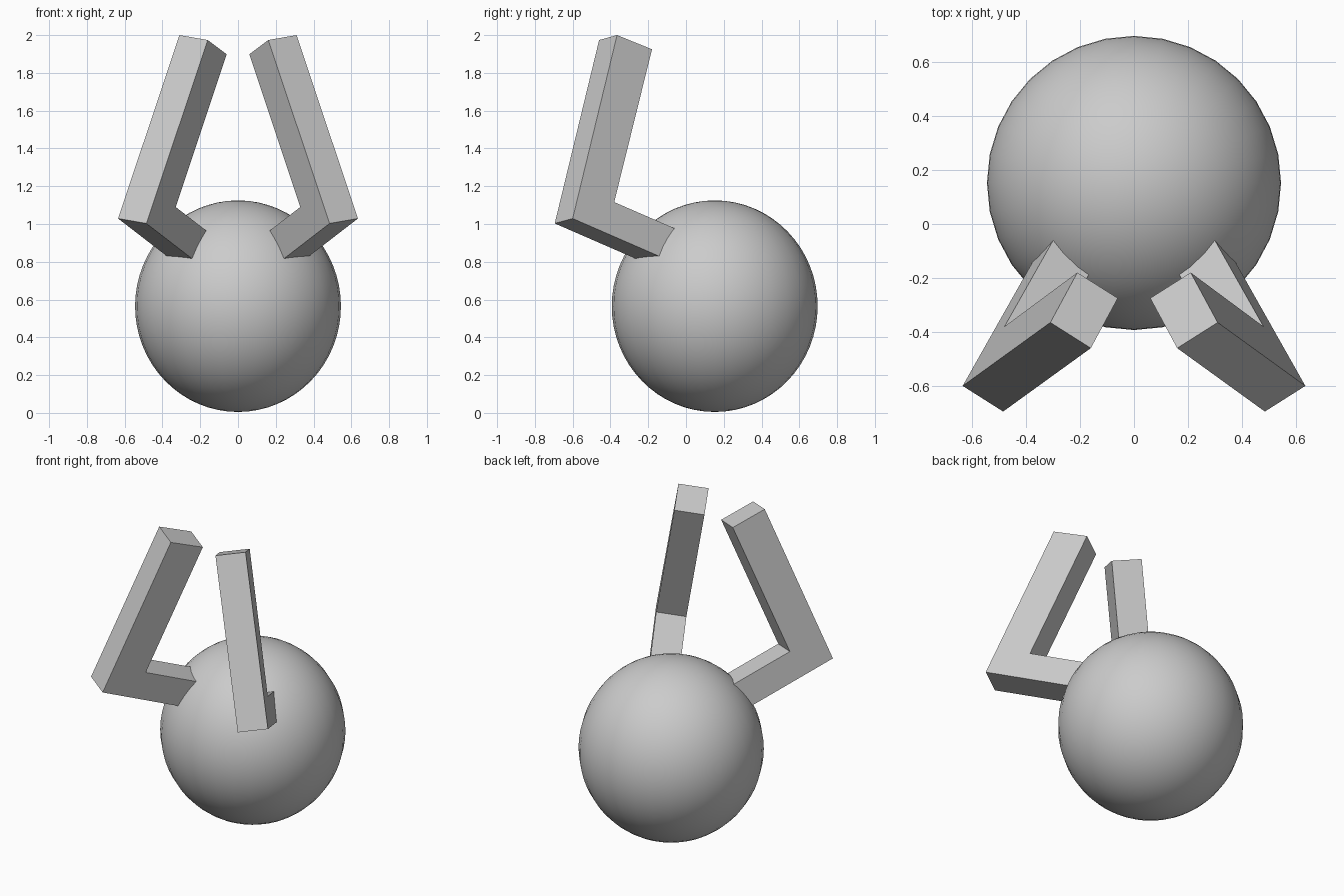
import bpy, bmesh
from mathutils import Vector

if "Cube" in bpy.data.objects:
    bpy.data.objects.remove(bpy.data.objects["Cube"])

# Ball body, slightly taller than wide
bpy.ops.mesh.primitive_uv_sphere_add(segments=32, ring_count=32, radius=1, location=(0, 0.152, 0.565))
body = bpy.context.object
body.name = "ball_body"
body.scale = (0.545, 0.545, 0.56)
bpy.ops.object.transform_apply(location=False, rotation=False, scale=True)
bpy.ops.object.shade_smooth_by_angle()

# Bent square arm: L-shaped profile, extruded sideways
elbow_out = Vector((0.485, -0.695, 1.003))
elbow_in = Vector((0.33, -0.475, 1.09))
to_ball = Vector((-0.24, 0.425, -0.185))
profile = [
    elbow_out,
    Vector((0.16, -0.46, 1.974)),
    Vector((0.06, -0.275, 1.899)),
    elbow_in,
    elbow_in + to_ball * 0.98,
    elbow_out + to_ball * 1.4,
]
thickness = Vector((0.15, 0.095, 0.026))

bm = bmesh.new()
face = bm.faces.new([bm.verts.new(p) for p in profile])
ext = bmesh.ops.extrude_face_region(bm, geom=[face], use_keep_orig=True)
bmesh.ops.translate(bm, vec=thickness,
                    verts=[g for g in ext["geom"] if isinstance(g, bmesh.types.BMVert)])
bmesh.ops.recalc_face_normals(bm, faces=bm.faces)
mesh = bpy.data.meshes.new("bent_arms")
bm.to_mesh(mesh)
bm.free()
arms = bpy.data.objects.new("bent_arms", mesh)
bpy.context.collection.objects.link(arms)

# Second arm mirrored across the centre
mirror = arms.modifiers.new("mirror", "MIRROR")
mirror.use_mirror_merge = False
